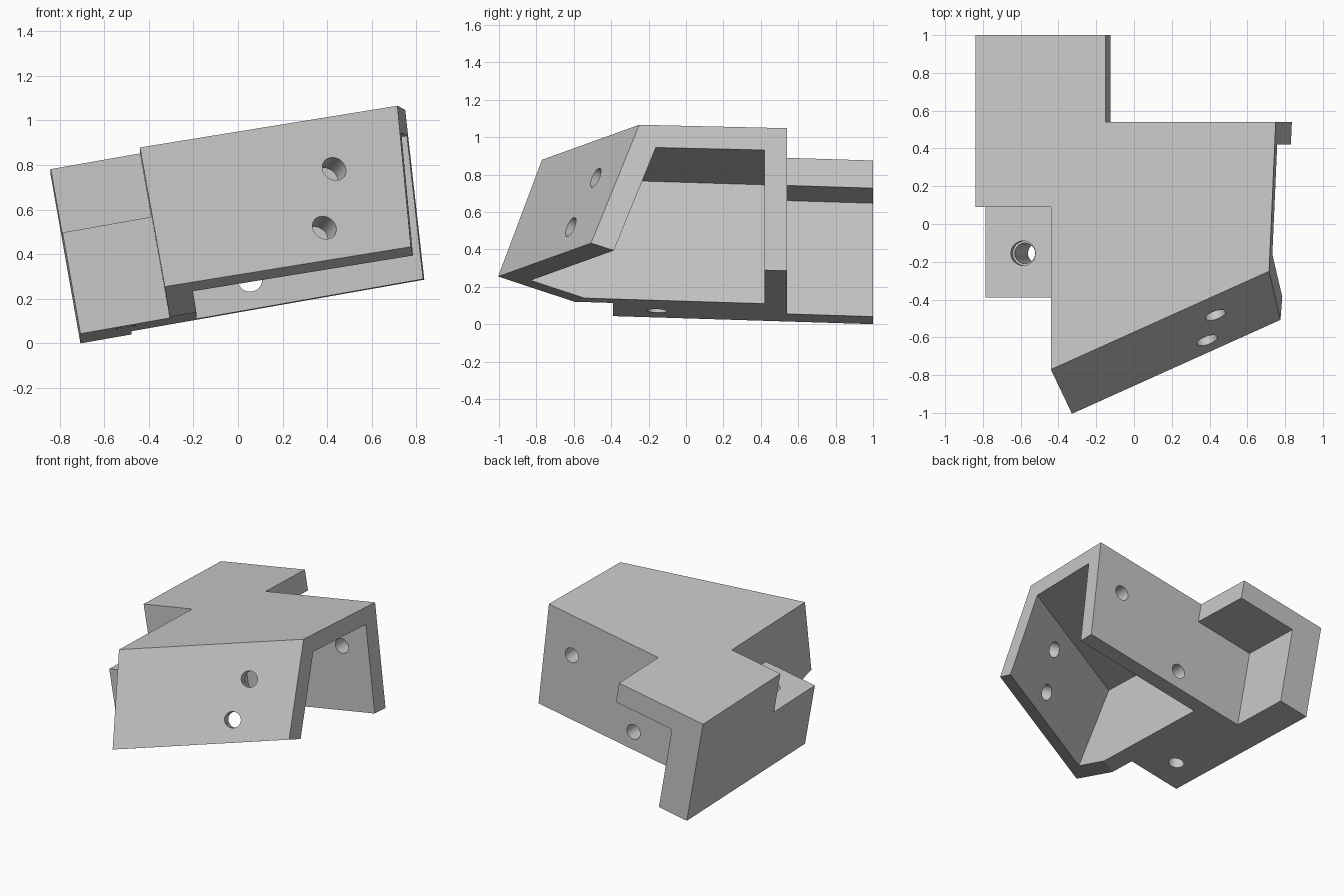
import bpy, bmesh, math
from mathutils import Vector, Matrix

if "Cube" in bpy.data.objects:
    bpy.data.objects.remove(bpy.data.objects["Cube"])

gray = bpy.data.materials.new("light gray")
gray.diffuse_color = (0.58, 0.58, 0.58, 1)
gray.use_nodes = True
gray.node_tree.nodes["Principled BSDF"].inputs["Base Color"].default_value = gray.diffuse_color

# Parts are built with the top face at z = 0, then tilted into place at the end
DEPTH = 0.765
FRONT = [Vector((-0.44, -0.77, 0)), Vector((0.715, -0.25, 0)), Vector((-0.43, -1.0, -0.641))]
edge = (FRONT[1] - FRONT[0]).normalized()
front_n = edge.cross(FRONT[2] - FRONT[0]).normalized()
if front_n.y > 0:
    front_n.negate()
under_n = edge.cross(front_n).normalized()
if under_n.z > 0:
    under_n.negate()
side = [Vector((0.715, -0.25, 0)), Vector((0.75, 0.54, 0)), Vector((0.703, 0.54, -0.76))]
side_n = (side[1] - side[0]).cross(side[2] - side[0]).normalized()
if side_n.x < 0:
    side_n.negate()


def finish(bm, name):
    bmesh.ops.recalc_face_normals(bm, faces=bm.faces)
    mesh = bpy.data.meshes.new(name)
    bm.to_mesh(mesh)
    bm.free()
    mesh.materials.append(gray)
    ob = bpy.data.objects.new(name, mesh)
    bpy.context.collection.objects.link(ob)
    return ob


def box(name, x0, x1, y0, y1, z0, z1, planes=()):
    """Box trimmed by planes given as (point, outward normal)."""
    bm = bmesh.new()
    bmesh.ops.create_cube(bm, size=1)
    for v in bm.verts:
        v.co = (x1 if v.co.x > 0 else x0, y1 if v.co.y > 0 else y0, z1 if v.co.z > 0 else z0)
    for point, normal in planes:
        cut = bmesh.ops.bisect_plane(bm, geom=bm.verts[:] + bm.edges[:] + bm.faces[:],
                                     dist=1e-6, plane_co=point, plane_no=normal, clear_outer=True)
        edges = [g for g in cut["geom_cut"] if isinstance(g, bmesh.types.BMEdge)]
        bmesh.ops.edgeloop_fill(bm, edges=edges)
    return finish(bm, name)


def drill(name, centre, axis, radius, length):
    bm = bmesh.new()
    rot = Vector(axis).to_track_quat('Z', 'Y').to_matrix().to_4x4()
    bmesh.ops.create_cone(bm, cap_ends=True, segments=32, radius1=radius, radius2=radius,
                          depth=length, matrix=Matrix.Translation(centre) @ rot)
    return finish(bm, name)


def combine(target, other, operation):
    mod = target.modifiers.new("combine", 'BOOLEAN')
    mod.operation, mod.object, mod.solver = operation, other, 'EXACT'
    bpy.context.view_layer.objects.active = target
    bpy.ops.object.modifier_apply(modifier=mod.name)
    bpy.data.objects.remove(other)


# Main housing with slanted front and angled right end
bracket = box("bracket", -0.44, 1.2, -1.6, 0.54, -DEPTH, 0,
              [(FRONT[0], front_n), (side[0], side_n), (FRONT[2], under_n)])
# Rear flange and screw tab on the left
combine(bracket, box("rear_flange", -0.84, -0.15, 0.09, 1.0, -DEPTH, 0), 'UNION')
combine(bracket, box("screw_tab", -0.84, -0.38, -0.39, 0.3, -DEPTH, -0.304), 'UNION')

# Hollows: the housing opens right and down, the flange opens right, back and down
combine(bracket, box("housing_hollow", -0.32, 1.5, -1.9, 0.42, -1.5, -0.12,
                     [(FRONT[0] - front_n * 0.116, front_n)]), 'DIFFERENCE')
combine(bracket, box("flange_hollow", -0.61, 0.3, 0.54, 1.4, -1.2, -0.15), 'DIFFERENCE')

# Screw holes: two in the front wall, two in the back wall, one through the tab
for x, y, z in ((0.389, -0.48, -0.238), (0.299, -0.61, -0.495)):
    combine(bracket, drill("front_hole", (x, y, z), front_n, 0.056, 0.4), 'DIFFERENCE')
for x, z in ((0.51, -0.294), (-0.056, -0.633)):
    combine(bracket, drill("back_hole", (x, 0.48, z), (0, 1, 0), 0.054, 0.3), 'DIFFERENCE')
combine(bracket, drill("tab_hole", (-0.64, -0.155, -0.55), (0, 0, 1), 0.054, 0.7), 'DIFFERENCE')
combine(bracket, drill("tab_counterbore", (-0.64, -0.155, -0.26), (0, 0, 1), 0.065, 0.2), 'DIFFERENCE')

# Tilt into the resting pose
bracket.data.transform(Matrix(((1, 0, -0.174, 0),
                               (0, 1, 0, 0),
                               (0.176, -0.031, 0.985, 0.933),
                               (0, 0, 0, 1))))
lowest = min(v.co.z for v in bracket.data.vertices)
bracket.data.transform(Matrix.Translation((0, 0, -lowest)))
bracket.select_set(True)
bpy.context.view_layer.objects.active = bracket
bpy.ops.object.shade_smooth_by_angle(angle=math.radians(15))
